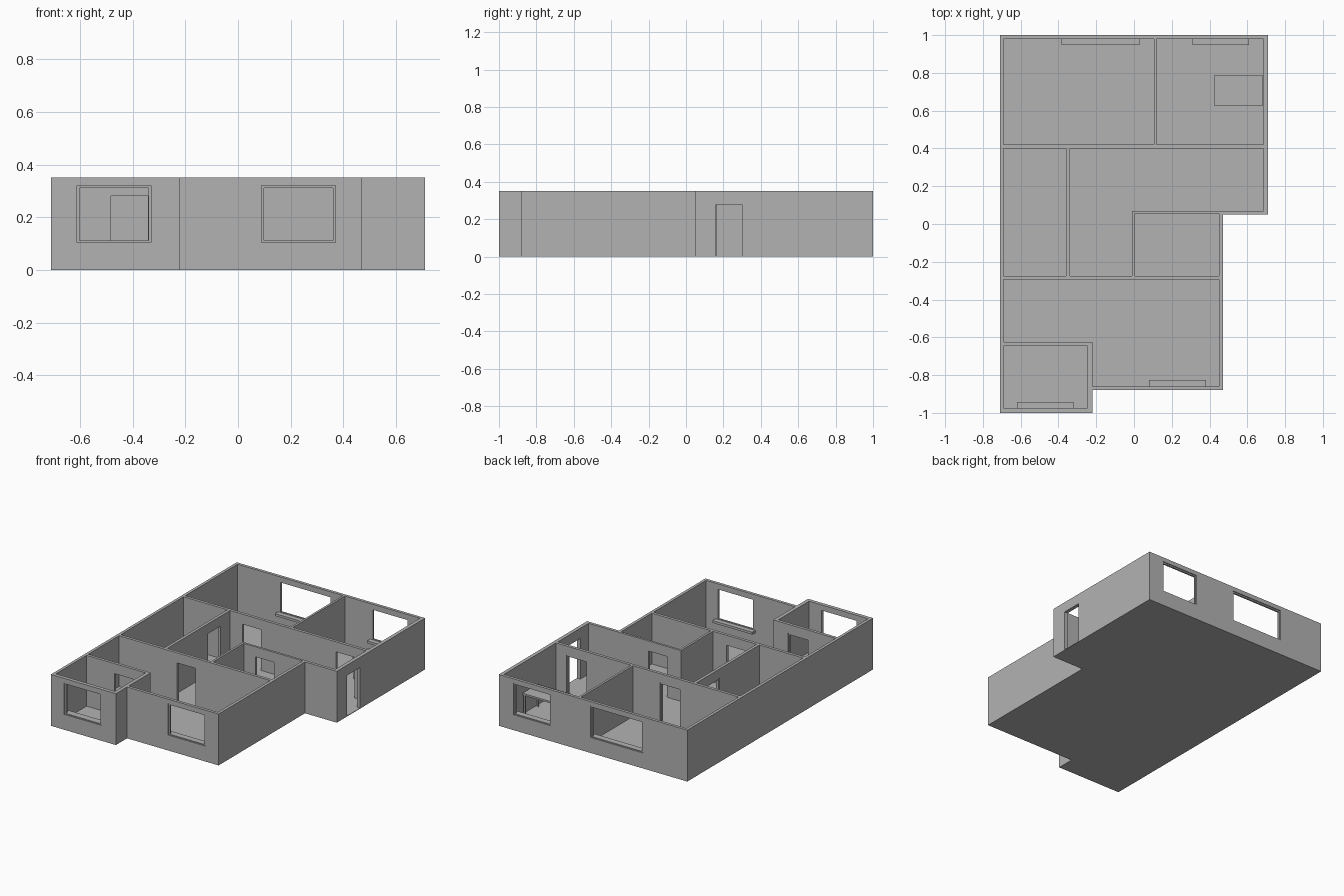
import bpy, bmesh

if "Cube" in bpy.data.objects:
    bpy.data.objects.remove(bpy.data.objects["Cube"])

H = 0.35        # wall height
FLOOR = 0.004   # floor slab thickness

grey = bpy.data.materials.new("plain grey")
grey.diffuse_color = (0.45, 0.45, 0.45, 1)
grey.use_nodes = True
grey.node_tree.nodes["Principled BSDF"].inputs["Base Color"].default_value = grey.diffuse_color


def make_object(name, bm):
    bmesh.ops.recalc_face_normals(bm, faces=bm.faces)
    mesh = bpy.data.meshes.new(name)
    bm.to_mesh(mesh)
    bm.free()
    mesh.materials.append(grey)
    obj = bpy.data.objects.new(name, mesh)
    bpy.context.collection.objects.link(obj)
    return obj


def add_prism(bm, outline, z0, z1):
    face = bm.faces.new([bm.verts.new((x, y, z0)) for x, y in outline])
    out = bmesh.ops.extrude_face_region(bm, geom=[face])
    for v in out["geom"]:
        if isinstance(v, bmesh.types.BMVert):
            v.co.z = z1


def add_box(bm, x0, x1, y0, y1, z0, z1):
    add_prism(bm, [(x0, y0), (x1, y0), (x1, y1), (x0, y1)], z0, z1)


def rect(x0, x1, y0, y1):
    return [(x0, y0), (x1, y0), (x1, y1), (x0, y1)]


def add_oriented(bm, axis, a0, a1, w0, w1, z0, z1):
    """Box in a wall running along axis: a = along the wall, w = across it."""
    if axis == "x":
        add_box(bm, a0, a1, w0, w1, z0, z1)
    else:
        add_box(bm, w0, w1, a0, a1, z0, z1)


# Rooms, as inner floor outlines
rooms = [
    rect(-0.69, 0.105, 0.42, 0.98),
    rect(0.12, 0.685, 0.42, 0.98),
    rect(-0.69, -0.36, -0.275, 0.40),
    [(-0.34, -0.275), (-0.01, -0.275), (-0.01, 0.07),
     (0.685, 0.07), (0.685, 0.40), (-0.34, 0.40)],
    rect(0.005, 0.45, -0.275, 0.055),
    [(-0.69, -0.625), (-0.22, -0.625), (-0.22, -0.86),
     (0.45, -0.86), (0.45, -0.295), (-0.69, -0.295)],
    rect(-0.69, -0.245, -0.975, -0.645),
]
# Doors: axis, start and end along the wall, wall faces
doors = [
    ("y", 0.155, 0.31, -0.36, -0.34),
    ("x", -0.257, -0.10, 0.40, 0.42),
    ("x", 0.447, 0.605, 0.40, 0.42),
    ("x", 0.085, 0.242, 0.055, 0.07),
    ("x", -0.262, -0.104, -0.295, -0.275),
    ("x", -0.49, -0.333, -0.645, -0.625),
]
# Windows: start and end in x, outer wall face, inner wall face
windows = [
    (-0.61, -0.33, -1.0, -0.975),
    (0.09, 0.37, -0.88, -0.86),
    (-0.375, 0.02, 1.0, 0.98),
    (0.32, 0.60, 1.0, 0.98),
]
WZ0, WZ1, DZ = 0.105, 0.32, 0.29

# Solid house block with floor
bm = bmesh.new()
add_prism(bm, [(-0.71, -1), (-0.22, -1), (-0.22, -0.88), (0.47, -0.88),
               (0.47, 0.05), (0.71, 0.05), (0.71, 1), (-0.71, 1)], 0, H)
house = make_object("walls_and_floor", bm)

# Cutters for rooms, then for openings
bm = bmesh.new()
for outline in rooms:
    add_prism(bm, outline, FLOOR, H + 0.1)
room_cutter = make_object("room_cutter", bm)

bm = bmesh.new()
for axis, a0, a1, w0, w1 in doors:
    add_oriented(bm, axis, a0, a1, w0 - 0.01, w1 + 0.01, FLOOR, DZ)
add_oriented(bm, "y", 0.16, 0.30, 0.67, 0.73, FLOOR, 0.28)  # entrance
for x0, x1, wo, wi in windows:
    add_box(bm, x0, x1, min(wo, wi) - 0.01, max(wo, wi) + 0.01, WZ0, WZ1)
opening_cutter = make_object("opening_cutter", bm)

bpy.context.view_layer.objects.active = house
for cutter in (room_cutter, opening_cutter):
    cutter.hide_render = True
    mod = house.modifiers.new(cutter.name, "BOOLEAN")
    mod.operation = "DIFFERENCE"
    mod.solver = "EXACT"
    mod.object = cutter
    bpy.ops.object.modifier_apply(modifier=mod.name)
    bpy.data.objects.remove(cutter)

# Door frames: two jambs and a head
T = 0.009
bm = bmesh.new()
for axis, a0, a1, w0, w1 in doors:
    m, n = w0 + 0.001, w1 - 0.001
    add_oriented(bm, axis, a0, a0 + T, m, n, FLOOR, DZ)
    add_oriented(bm, axis, a1 - T, a1, m, n, FLOOR, DZ)
    add_oriented(bm, axis, a0 + T, a1 - T, m, n, DZ - T, DZ)
make_object("door_frames", bm)

# Window frames and inside sills
frames, sills = bmesh.new(), bmesh.new()
for x0, x1, wo, wi in windows:
    s = 1 if wi > wo else -1
    y0, y1 = sorted((wo + s * 0.006, wi - s * 0.002))
    add_box(frames, x0, x0 + T, y0, y1, WZ0, WZ1)
    add_box(frames, x1 - T, x1, y0, y1, WZ0, WZ1)
    add_box(frames, x0 + T, x1 - T, y0, y1, WZ1 - T, WZ1)
    add_box(frames, x0 + T, x1 - T, y0, y1, WZ0, WZ0 + 0.006)
    y0, y1 = sorted((wi, wi + s * 0.033))
    add_box(sills, x0 - 0.01, x1 + 0.01, y0, y1, 0.092, 0.108)
make_object("window_frames", frames)
make_object("window_sills", sills)

# Table against the right wall
bm = bmesh.new()
add_box(bm, 0.425, 0.68, 0.625, 0.79, 0.138, 0.15)
for x in (0.43, 0.665):
    for y in (0.63, 0.775):
        add_box(bm, x, x + 0.01, y, y + 0.01, FLOOR, 0.138)
make_object("table", bm)
